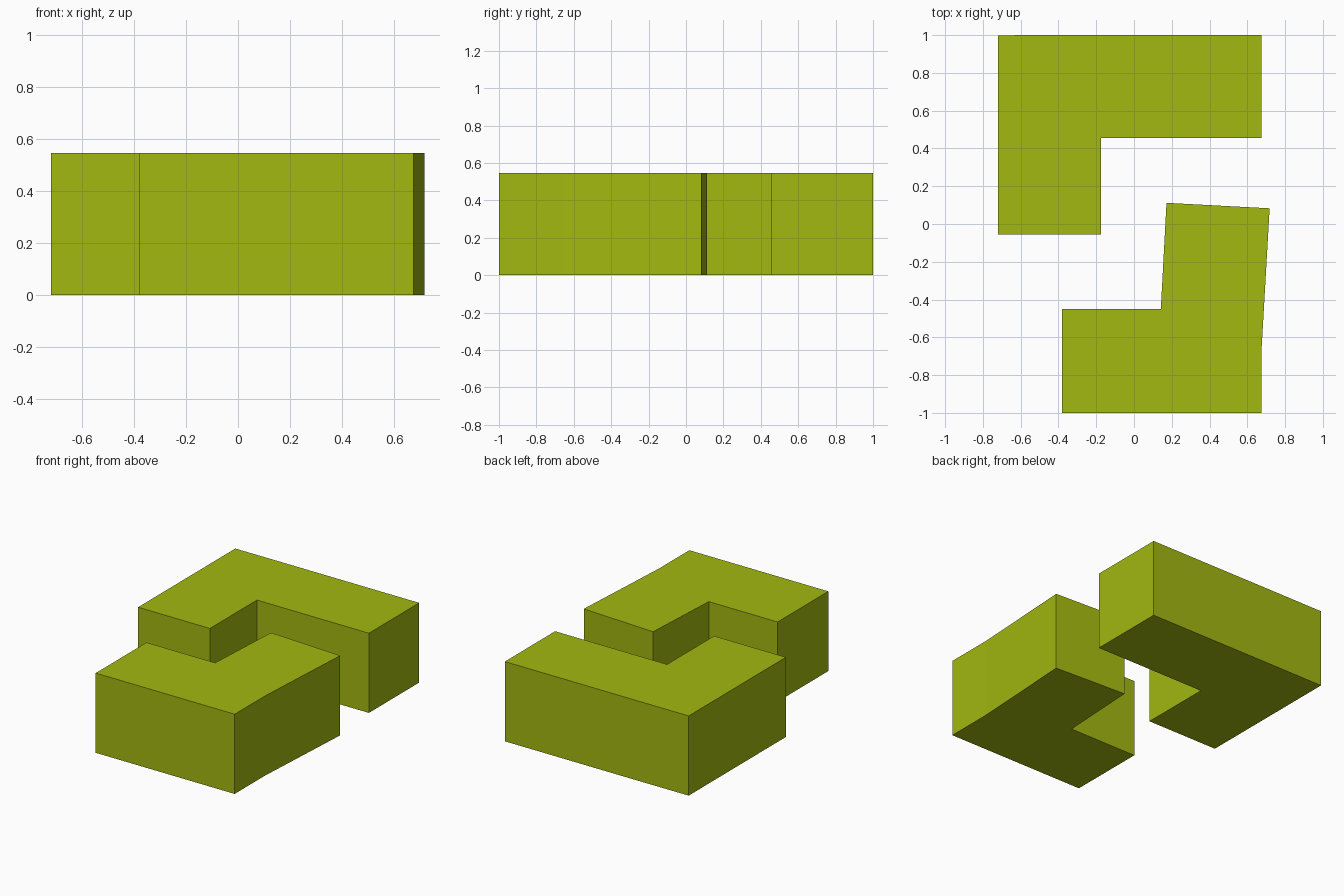
import bpy, bmesh

if "Cube" in bpy.data.objects:
    bpy.data.objects.remove(bpy.data.objects["Cube"])

HEIGHT = 0.547

mat = bpy.data.materials.new("lime_green")
mat.diffuse_color = (0.36, 0.48, 0.005, 1)
mat.use_nodes = True
mat.node_tree.nodes["Principled BSDF"].inputs["Base Color"].default_value = mat.diffuse_color


def extruded_block(name, outline):
    """Solid block from a counter-clockwise outline, standing on z = 0."""
    bm = bmesh.new()
    base = bm.faces.new([bm.verts.new((x, y, 0)) for x, y in outline])
    top = bmesh.ops.extrude_face_region(bm, geom=[base], use_keep_orig=True)
    verts = [v for v in top["geom"] if isinstance(v, bmesh.types.BMVert)]
    bmesh.ops.translate(bm, verts=verts, vec=(0, 0, HEIGHT))
    bmesh.ops.recalc_face_normals(bm, faces=bm.faces)
    mesh = bpy.data.meshes.new(name)
    bm.to_mesh(mesh)
    bm.free()
    mesh.materials.append(mat)
    obj = bpy.data.objects.new(name, mesh)
    bpy.context.collection.objects.link(obj)
    return obj


# Rear hook: long back bar with a leg coming forward on the left
extruded_block("rear_hook", [
    (-0.72, -0.055), (-0.175, -0.055), (-0.175, 0.455),
    (0.675, 0.455), (0.675, 1.0), (-0.385, 1.0), (-0.72, 0.999)])

# Front hook: front bar with a slightly tilted arm reaching back on the right
extruded_block("front_hook", [
    (-0.38, -1.0), (0.675, -1.0), (0.675, -0.67), (0.718, 0.083),
    (0.172, 0.112), (0.142, -0.45), (-0.38, -0.45)])
